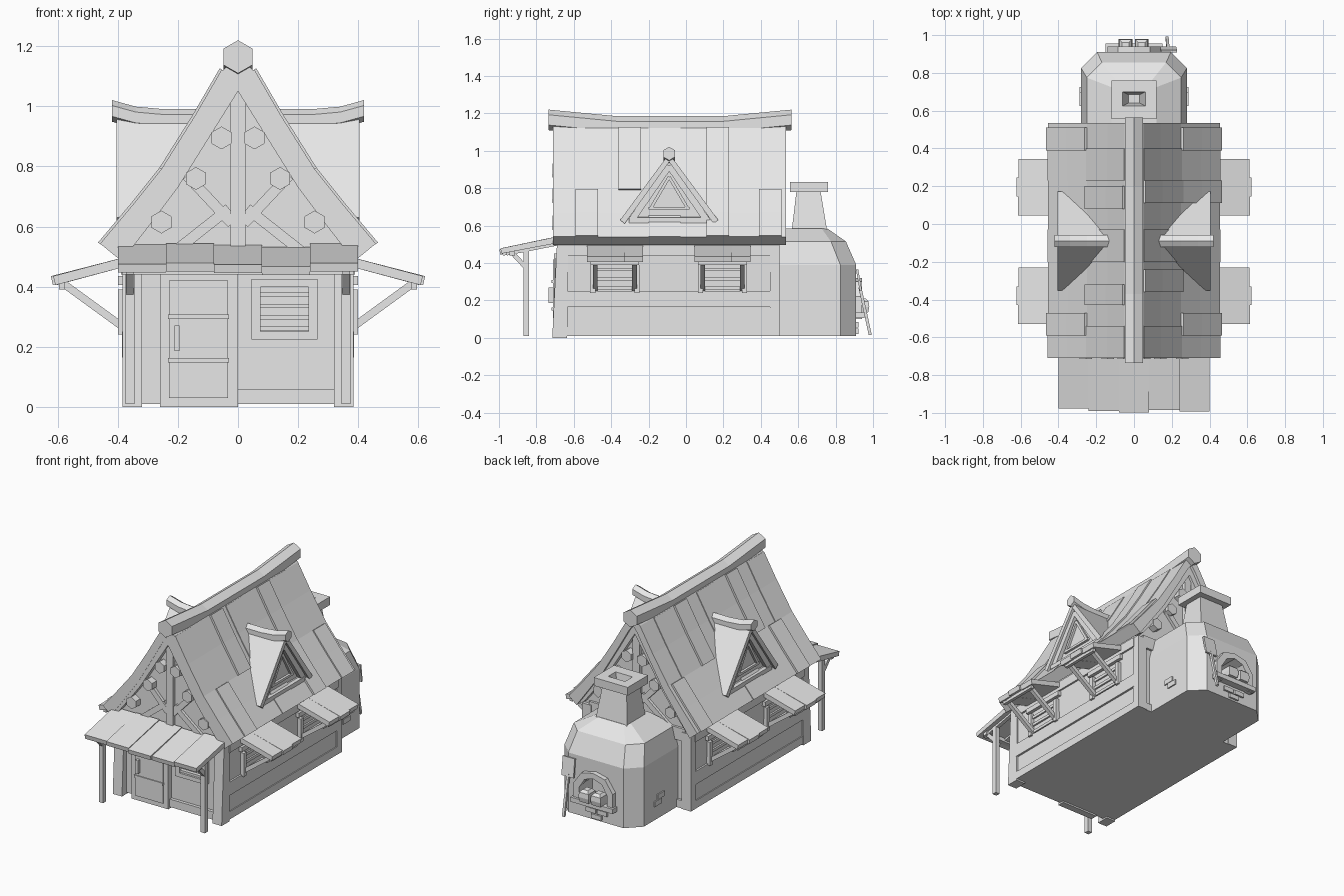
import bpy, bmesh, math
from mathutils import Vector, Matrix

cube = bpy.data.objects.get("Cube")
if cube:
    bpy.data.objects.remove(cube)

mat = bpy.data.materials.new("light_grey")
mat.use_nodes = True
GREY = (0.8, 0.8, 0.8, 1)
mat.diffuse_color = GREY
mat.node_tree.nodes["Principled BSDF"].inputs["Base Color"].default_value = GREY


def finish(name, bm, mirror=False):
    bmesh.ops.recalc_face_normals(bm, faces=bm.faces)
    me = bpy.data.meshes.new(name)
    bm.to_mesh(me)
    bm.free()
    me.materials.append(mat)
    ob = bpy.data.objects.new(name, me)
    bpy.context.collection.objects.link(ob)
    if mirror:
        mod = ob.modifiers.new("mirror", "MIRROR")
        mod.use_mirror_merge = False
    return ob


def loft(name, rings, mirror=False):
    """Skin equal-length rings of 3D points and cap both ends."""
    bm = bmesh.new()
    vs = [[bm.verts.new(p) for p in r] for r in rings]
    n = len(rings[0])
    for a, b in zip(vs, vs[1:]):
        for i in range(n):
            j = (i + 1) % n
            bm.faces.new((a[i], a[j], b[j], b[i]))
    bm.faces.new(vs[0])
    bm.faces.new(vs[-1])
    return finish(name, bm, mirror)


def place(axis, t, u, v):
    return {"x": (t, u, v), "y": (u, t, v), "z": (u, v, t)}[axis]


def prism(name, pts, axis, a, b, mirror=False):
    return loft(name, [[place(axis, t, u, v) for u, v in pts] for t in (a, b)], mirror)


def box(name, x0, x1, y0, y1, z0, z1, mirror=False):
    return prism(name, [(x0, y0), (x1, y0), (x1, y1), (x0, y1)], "z", z0, z1, mirror)


def beam(name, p, q, w, d, side=(0, 1, 0), mirror=False):
    """Rectangular bar from p to q: d along side, w across it."""
    p, q, s = Vector(p), Vector(q), Vector(side)
    t = (q - p).normalized().cross(s).normalized() * w / 2
    s = s * d / 2
    return loft(name, [[c + s + t, c + s - t, c - s - t, c - s + t] for c in (p, q)], mirror)


def hexagon(cu, cv, r):
    return [(cu + r * math.sin(k * math.pi / 3), cv + r * math.cos(k * math.pi / 3)) for k in range(6)]


def hex_path(name, axis, path, u, r, mirror=False):
    """Six-sided log along an axis; path holds (position, height)."""
    return loft(name, [[place(axis, t, a, b) for a, b in hexagon(u, z, r)] for t, z in path], mirror)


# House body
house = [(0.37, 0.01), (0.38, 0.5), (0.21, 0.76), (0, 1.08)]
prism("house_body", house + [(-x, z) for x, z in reversed(house[:3])], "y", -0.67, 0.48)

# Timber frame on the long walls
prism("front_corner_post", [(-0.715, 0), (-0.635, 0), (-0.63, 0.5), (-0.69, 0.5)], "x", 0.32, 0.385, True)
box("back_corner_post", 0.32, 0.385, 0.45, 0.5, 0.01, 0.5, True)
box("sill_beam", 0.36, 0.384, -0.64, 0.46, 0.01, 0.06, True)
box("wall_plank", 0.36, 0.378, -0.63, 0.45, 0.06, 0.16, True)
box("middle_rail", 0.36, 0.386, -0.64, 0.46, 0.165, 0.25, True)
box("top_rail", 0.36, 0.39, -0.64, 0.46, 0.44, 0.5, True)
box("front_sill", 0, 0.33, -0.69, -0.66, 0.01, 0.06)
box("front_lintel", -0.34, 0.34, -0.69, -0.66, 0.44, 0.52)
box("back_sill", -0.33, 0.33, 0.47, 0.495, 0.01, 0.06)
box("back_lintel", -0.34, 0.34, 0.47, 0.495, 0.44, 0.52)

# Roof shells with bent slope
outer = [(0, 1.17), (0.05, 1.12), (0.14, 0.965), (0.25, 0.79), (0.35, 0.665), (0.455, 0.54)]
inner = [(0.4, 0.495), (0.31, 0.62), (0.21, 0.76), (0.11, 0.93), (0.03, 1.07), (0, 1.11)]
prism("roof_slope", outer + inner, "y", -0.71, 0.535, True)


def shingle(name, side, i, j, y0, y1, lift=0.013):
    top = [(side * (x + lift * 0.85), z + lift * 0.5) for x, z in outer[i:j]]
    low = [(side * (x - 0.01), z - 0.006) for x, z in outer[i:j]]
    prism(name, top + low[::-1], "y", y0, y1)


for side in (1, -1):
    f = "left_" if side > 0 else "right_"
    for k, (y0, y1) in enumerate([(-0.59, -0.47), (0.39, 0.51)]):
        shingle(f + "lower_board_%d" % k, side, 3, 6, y0, y1)
    for k, y0 in enumerate([-0.71, -0.2, 0.23]):
        shingle(f + "thin_board_%d" % k, side, 1, 6, y0, y0 + 0.17, 0.005)
shingle("left_long_board", 1, 1, 6, 0.11, 0.23)
shingle("left_upper_board", 1, 1, 4, -0.36, -0.24)
shingle("right_upper_board_front", -1, 1, 4, -0.43, -0.32)
shingle("right_upper_board_back", -1, 1, 4, 0.08, 0.2)
hex_path("ridge_log", "y", [(-0.735, 1.165), (-0.37, 1.13), (0.2, 1.13), (0.565, 1.165)], 0, 0.055)

# Gable timbers and log ends, front and back
trim_low = [(0.36, 0.52), (0.29, 0.61), (0.2, 0.73), (0.1, 0.89), (0, 1.05)]
for label, face, out in (("front", -0.67, -1), ("back", 0.48, 1)):
    prism(label + "_barge_board", outer + [(0.4, 0.495)] + trim_low, "y", face, face + out * 0.038, True)
    y = face + out * 0.008
    beam(label + "_king_post", (0, y, 0.5), (0, y, 1.08), 0.05, 0.03)
    beam(label + "_upper_brace", (0.02, y, 0.61), (0.17, y, 0.77), 0.035, 0.022, mirror=True)
    beam(label + "_lower_brace", (0.03, y, 0.66), (0.22, y, 0.51), 0.035, 0.02, mirror=True)
    for k, (x, z) in enumerate([(0.055, 0.895), (0.14, 0.76), (0.255, 0.615)]):
        hex_path(label + "_purlin_%d" % k, "y", [(face - out * 0.02, z), (face + out * 0.045, z)], x, 0.038, True)

# Dormers
DY = -0.09
prism("dormer_wall", [(DY - 0.2, 0.62), (DY + 0.2, 0.62), (DY, 0.96)], "x", 0.12, 0.365, True)
hex_path("dormer_ridge", "x", [(0.1, 0.955), (0.25, 0.955), (0.34, 0.963), (0.42, 0.985)], DY, 0.036, True)
for s, label in ((-1, "front"), (1, "back")):
    prism("dormer_roof_" + label, [(DY, 0.985), (DY + s * 0.262, 0.63), (DY + s * 0.238, 0.61), (DY, 0.94)],
          "x", 0.1, 0.405, True)
    beam("dormer_rafter_" + label, (0.375, DY, 0.92), (0.375, DY + s * 0.2, 0.63), 0.035, 0.03, (1, 0, 0), True)
    beam("dormer_window_side_" + label, (0.37, DY, 0.86), (0.37, DY + s * 0.1, 0.69), 0.016, 0.02, (1, 0, 0), True)
box("dormer_sill", 0.34, 0.395, DY - 0.215, DY + 0.215, 0.615, 0.642, True)
box("dormer_window_sill", 0.36, 0.38, DY - 0.11, DY + 0.11, 0.685, 0.7, True)

# Side windows and their awnings
for label, yc in (("front", -0.38), ("back", 0.195)):
    for s in (-1, 1):
        y = yc + s * 0.118
        box("side_window_jamb_%s_%d" % (label, s), 0.36, 0.4, y - 0.014, y + 0.014, 0.24, 0.39, True)
        y = yc + s * 0.105
        beam("awning_brace_%s_%d" % (label, s), (0.375, y, 0.26), (0.595, y, 0.42), 0.025, 0.025, mirror=True)
    box("side_window_head_" + label, 0.36, 0.4, yc - 0.15, yc + 0.15, 0.405, 0.435, True)
    for k in range(3):
        z = 0.265 + k * 0.05
        beam("side_slat_%s_%d" % (label, k), (0.372, yc - 0.11, z), (0.372, yc + 0.11, z), 0.018, 0.03, (1, 0, 0), True)
    box("awning_rail_" + label, 0.575, 0.595, yc - 0.13, yc + 0.13, 0.39, 0.43, True)
    for k in range(3):
        y, dx = yc - 0.15 + k * 0.1, (0, 0.008, -0.004)[k]
        prism("awning_board_%s_%d" % (label, k), [(0.37, 0.5), (0.615 + dx, 0.435), (0.608 + dx, 0.405), (0.37, 0.468)],
              "y", y, y + 0.1, True)

# Front door
box("door_frame", -0.26, 0, -0.705, -0.66, 0, 0.45)
box("door_leaf", -0.23, -0.033, -0.712, -0.69, 0.03, 0.42)
for z in (0.155, 0.3):
    box("door_band", -0.233, -0.03, -0.718, -0.69, z - 0.008, z + 0.008)
box("door_handle", -0.212, -0.194, -0.735, -0.7, 0.185, 0.27)

# Front window
for x in (0.06, 0.25):
    box("front_window_jamb", x - 0.015, x + 0.015, -0.7, -0.66, 0.225, 0.425)
for z in (0.237, 0.412):
    box("front_window_rail", 0.045, 0.265, -0.7, -0.66, z - 0.013, z + 0.013)
for k in range(4):
    z = 0.26 + k * 0.038
    beam("front_slat", (0.07, -0.68, z), (0.24, -0.68, z), 0.014, 0.025)

# Porch
for k, (dy, dz) in enumerate([(0, 0), (-0.012, 0.004), (-0.02, -0.002), (-0.006, -0.008), (-0.014, 0.003)]):
    x, tip = -0.4 + k * 0.16, -0.978 + dy
    prism("porch_board_%d" % k, [(-0.68, 0.54 + dz), (tip, 0.475 + dz), (tip + 0.005, 0.447 + dz), (-0.68, 0.505 + dz)],
          "x", x, x + 0.16)
box("porch_post", 0.345, 0.375, -0.87, -0.84, 0.01, 0.475, True)
box("porch_beam", -0.385, 0.385, -0.945, -0.915, 0.44, 0.465)
beam("porch_brace", (0.36, -0.855, 0.375), (0.36, -0.93, 0.455), 0.024, 0.024, (1, 0, 0), True)
beam("porch_rafter", (0.36, -0.69, 0.505), (0.36, -0.96, 0.452), 0.024, 0.024, (1, 0, 0), True)


# Oven body with chamfered shoulders
def oven_ring(h, back, c, front, z):
    half = [(h, front), (h, back - c), (h - c, back)]
    return [(x, y, z) for x, y in half + [(-x, y) for x, y in reversed(half)]]


oven = loft("oven_body", [oven_ring(0.28, 0.91, 0.085, 0.47, 0.01), oven_ring(0.28, 0.91, 0.085, 0.47, 0.39),
                          oven_ring(0.25, 0.855, 0.08, 0.47, 0.515), oven_ring(0.12, 0.755, 0.03, 0.53, 0.585)])


def arch(w, z0, z1):
    half = [(w, z0), (w, z0 + 0.55 * (z1 - z0)), (w * 0.6, z1 - 0.02), (0, z1)]
    return half + [(-x, z) for x, z in reversed(half[:3])]


# Oven mouth, cut then framed
cutter = prism("oven_cutter", arch(0.1, 0.13, 0.285), "y", 0.8, 1)
cut = oven.modifiers.new("mouth", "BOOLEAN")
cut.object = cutter
cut.solver = "EXACT"
bpy.context.view_layer.objects.active = oven
bpy.ops.object.modifier_apply(modifier="mouth")
bpy.data.objects.remove(cutter)
rim_out, rim_in = arch(0.14, 0.1, 0.32), arch(0.1, 0.1, 0.285)
for k in range(6):
    prism("mouth_stone_%d" % k, [rim_out[k], rim_out[k + 1], rim_in[k + 1], rim_in[k]], "y", 0.9, 0.94)
box("hearth_slab", -0.15, 0.15, 0.84, 0.955, 0.105, 0.135)
for x in (-0.045, 0.04):
    loft("loaf", [[(x + u * s, 0.94 + v * s, z) for u, v in ((-0.036, -0.04), (0.036, -0.04), (0.036, 0.04), (-0.036, 0.04))]
                  for s, z in ((0.85, 0.135), (1, 0.165), (0.9, 0.195), (0.5, 0.21))])
for x, z in ((-0.05, 0.07), (0.03, 0.07), (-0.01, 0.035)):
    box("back_brick", x - 0.035, x + 0.035, 0.9, 0.922, z - 0.014, z + 0.014)
for y, z in ((0.66, 0.15), (0.69, 0.115)):
    box("side_brick", 0.27, 0.288, y - 0.035, y + 0.035, z - 0.016, z + 0.016, True)


# Chimney with hollow top
def square(hx, y0, y1, z):
    return [(-hx, y0, z), (hx, y0, z), (hx, y1, z), (-hx, y1, z)]


loft("chimney", [square(0.11, 0.565, 0.755, 0.57), square(0.085, 0.59, 0.72, 0.78), square(0.12, 0.555, 0.76, 0.78),
                 square(0.12, 0.555, 0.76, 0.832), square(0.06, 0.625, 0.7, 0.832), square(0.03, 0.64, 0.685, 0.72)])

# Bread peel leaning on the oven
beam("peel_handle", (0.175, 0.985, 0.015), (0.18, 0.93, 0.27), 0.016, 0.016, (1, 0, 0))
beam("peel_blade", (0.18, 0.935, 0.25), (0.185, 0.915, 0.365), 0.012, 0.085, (1, 0, 0))
